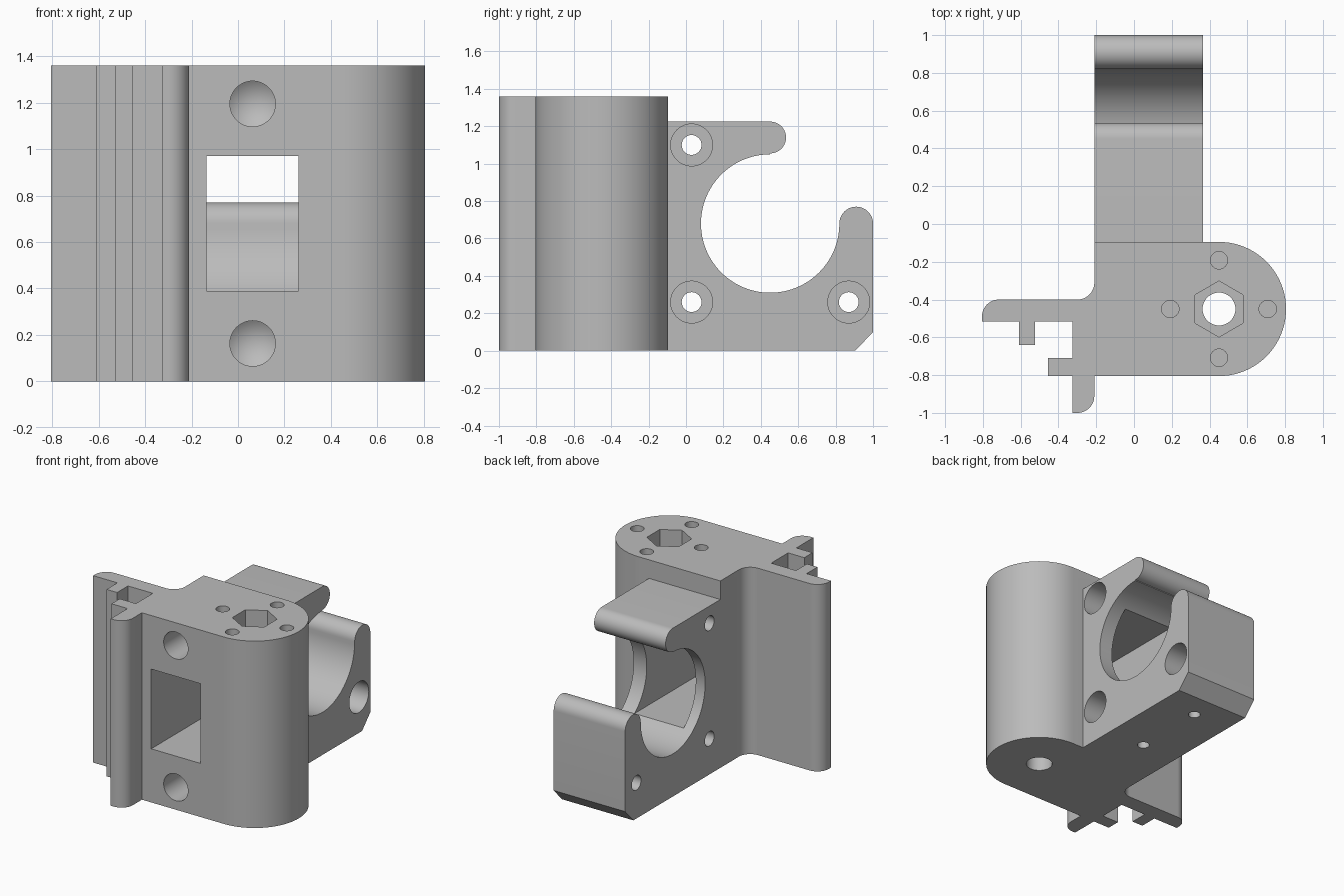
import bpy, bmesh
from math import cos, sin, radians, pi
from mathutils import Matrix, Vector

cube = bpy.data.objects.get("Cube")
if cube:
    bpy.data.objects.remove(cube, do_unlink=True)

grey = bpy.data.materials.new("plain grey")
grey.use_nodes = True
COLOR = (0.5, 0.5, 0.5, 1)
grey.diffuse_color = COLOR
grey.node_tree.nodes["Principled BSDF"].inputs["Base Color"].default_value = COLOR


def arc(cx, cy, r, start, end, n=12):
    angles = [radians(start + (end - start) * i / n) for i in range(n + 1)]
    return [(cx + r * cos(a), cy + r * sin(a)) for a in angles]


def make_object(name, bm):
    bmesh.ops.recalc_face_normals(bm, faces=bm.faces)
    mesh = bpy.data.meshes.new(name)
    bm.to_mesh(mesh)
    bm.free()
    mesh.materials.append(grey)
    obj = bpy.data.objects.new(name, mesh)
    bpy.context.collection.objects.link(obj)
    return obj


def extrude(name, outline, place, direction):
    bm = bmesh.new()
    face = bm.faces.new([bm.verts.new(place(u, v)) for u, v in outline])
    result = bmesh.ops.extrude_face_region(bm, geom=[face])
    moved = [e for e in result["geom"] if isinstance(e, bmesh.types.BMVert)]
    bmesh.ops.translate(bm, verts=moved, vec=direction)
    return make_object(name, bm)


def drill(name, start, axis, depth, r, sides=48, tip=0):
    """Cylinder from start along axis, optionally ending in a drill point."""
    ring = [(r * cos(2 * pi * i / sides), r * sin(2 * pi * i / sides)) for i in range(sides)]
    bm = bmesh.new()
    low = [bm.verts.new((u, v, 0)) for u, v in ring]
    high = [bm.verts.new((u, v, depth)) for u, v in ring]
    bm.faces.new(low)
    if tip:
        apex = bm.verts.new((0, 0, depth + tip))
    else:
        bm.faces.new(high)
    for i in range(sides):
        j = (i + 1) % sides
        bm.faces.new((low[i], low[j], high[j], high[i]))
        if tip:
            bm.faces.new((high[i], high[j], apex))
    turn = Vector((0, 0, 1)).rotation_difference(Vector(axis)).to_matrix().to_4x4()
    bm.transform(Matrix.Translation(start) @ turn)
    return make_object(name, bm)


def combine(target, other, operation):
    mod = target.modifiers.new(operation.lower(), "BOOLEAN")
    mod.operation = operation
    mod.solver = "EXACT"
    mod.object = other
    bpy.context.view_layer.objects.active = target
    bpy.ops.object.modifier_apply(modifier=mod.name)
    bpy.data.objects.remove(other, do_unlink=True)


# Upright body: round right end, slotted rail flange on the left
body_outline = (
    arc(0.45, -0.45, 0.355, -90, 90, 40)
    + [(-0.21, -0.095)]
    + arc(-0.30, -0.31, 0.09, 0, -90)
    + arc(-0.715, -0.49, 0.09, 90, 180)
    + [(-0.805, -0.515), (-0.61, -0.515), (-0.61, -0.64), (-0.525, -0.64),
       (-0.525, -0.515), (-0.325, -0.515), (-0.325, -0.71), (-0.455, -0.71),
       (-0.455, -0.805), (-0.325, -0.805), (-0.325, -1)]
    + arc(-0.30, -0.91, 0.09, -90, 0)
    + [(-0.21, -0.805)]
)
body = extrude("bracket_body", body_outline, lambda x, y: (x, y, 0), (0, 0, 1.36))

# Open hook clamp behind the body
hook_outline = (
    [(-0.2, 0), (0.905, 0), (1, 0.1)]
    + arc(0.91, 0.68, 0.09, 0, 180, 20)
    + arc(0.45, 0.68, 0.37, 0, -270, 72)
    + arc(0.45, 1.14, 0.085, -90, 90, 20)
    + [(-0.2, 1.225)]
)
hook = extrude("hook_clamp", hook_outline, lambda y, z: (-0.21, y, z), (0.575, 0, 0))
combine(body, hook, "UNION")

cutters = []

# The round bore reaches slightly into the rear of the front window
window = [(-0.135, 0.39), (0.26, 0.39), (0.26, 0.97), (-0.135, 0.97)]
cutters.append(extrude("window", window, lambda x, z: (x, -1.1, z), (0, 1.55, 0)))

# Front blind holes with drill points
for z in (0.163, 1.195):
    cutters.append(drill("front_hole", (0.063, -0.9, z), (0, 1, 0), 0.5, 0.098, tip=0.07))

# Rod hole, nut pocket and four screw holes from the top
cutters.append(drill("rod_hole", (0.45, -0.45, -0.1), (0, 0, 1), 1.6, 0.087))
cutters.append(drill("nut_pocket", (0.45, -0.45, 1.5), (0, 0, -1), 0.44, 0.148, sides=6))
for dx, dy in ((1, 0), (-1, 0), (0, 1), (0, -1)):
    spot = (0.45 + 0.258 * dx, -0.45 + 0.258 * dy, 1.46)
    cutters.append(drill("top_screw_hole", spot, (0, 0, -1), 0.4, 0.046, sides=32))

# Counterbored cross holes through the clamp
for y, z in ((0.03, 1.10), (0.03, 0.26), (0.87, 0.26)):
    cutters.append(drill("cross_hole", (-0.3, y, z), (1, 0, 0), 0.8, 0.053, sides=32))
    cutters.append(drill("counterbore", (0.465, y, z), (-1, 0, 0), 0.45, 0.112))

# Small blind holes in the underside
for y in (0.19, 0.72):
    cutters.append(drill("bottom_hole", (0.078, y, -0.1), (0, 0, 1), 0.32, 0.04, sides=32))

for cutter in cutters:
    combine(body, cutter, "DIFFERENCE")

# Smooth curved walls, crisp edges
bpy.ops.object.select_all(action="DESELECT")
body.select_set(True)
bpy.context.view_layer.objects.active = body
bpy.ops.object.shade_smooth_by_angle(angle=radians(25))
